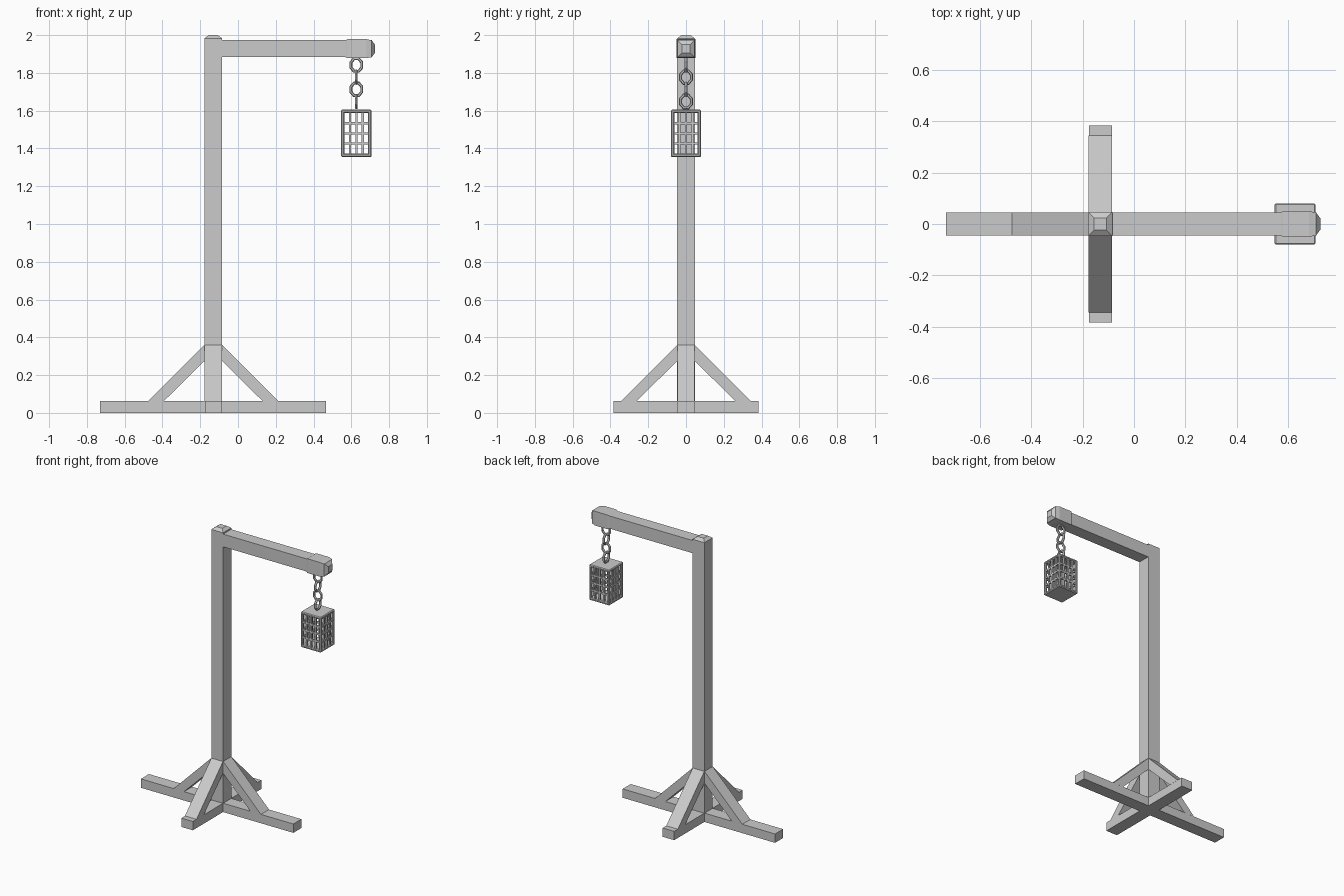
import bpy, bmesh
from math import pi, cos, sin
from mathutils import Vector

if "Cube" in bpy.data.objects:
    bpy.data.objects.remove(bpy.data.objects["Cube"])

PX = -0.131            # post axis
CX = 0.6265            # chain and cage axis


def finish(name, bm):
    bmesh.ops.recalc_face_normals(bm, faces=bm.faces)
    me = bpy.data.meshes.new(name)
    bm.to_mesh(me)
    bm.free()
    ob = bpy.data.objects.new(name, me)
    bpy.context.collection.objects.link(ob)
    return ob


def add_box(bm, x0, x1, y0, y1, z0, z1):
    vs = bmesh.ops.create_cube(bm, size=1)['verts']
    for v in vs:
        v.co = Vector(((x0 + x1) / 2 + v.co.x * (x1 - x0),
                       (y0 + y1) / 2 + v.co.y * (y1 - y0),
                       (z0 + z1) / 2 + v.co.z * (z1 - z0)))
    return vs


def skin(bm, rings, closed=False):
    """Join matching rings of points into a tube, capped unless closed."""
    rs = [[bm.verts.new(p) for p in r] for r in rings]
    n = len(rs[0])
    for a, b in zip(rs, rs[1:] + (rs[:1] if closed else [])):
        for i in range(n):
            j = (i + 1) % n
            bm.faces.new((a[i], a[j], b[j], b[i]))
    if not closed:
        bm.faces.new(rs[0])
        bm.faces.new(rs[-1])


SQ = [(-1, -1), (1, -1), (1, 1), (-1, 1)]

# Upright post with a tapered top
bm = bmesh.new()
skin(bm, [[(PX + a * h, b * h, z) for a, b in SQ]
          for z, h in [(0, .0465), (1.983, .0465), (2.0, .024)]])
finish("post", bm)

# Arm with a raised band and tapered tip
bm = bmesh.new()
skin(bm, [[(x, a * h, 1.928 + b * h) for a, b in SQ]
          for x, h in [(-.09, .045), (.57, .045), (.58, .0505), (.68, .0505),
                       (.70, .046), (.708, .045), (.725, .022)]])
finish("arm", bm)

# Crossed feet
bm = bmesh.new()
add_box(bm, -.731, .466, -.045, .045, 0, .063)
finish("long_foot", bm)
bm = bmesh.new()
add_box(bm, PX - .045, PX + .045, -.384, .384, 0, .0625)
finish("cross_foot", bm)

# Diagonal braces: (distance from post axis, height) profile
profile = [(.046, .36), (.344, .062), (.262, .062), (.046, .275)]
for k in range(4):
    c, s = round(cos(k * pi / 2)), round(sin(k * pi / 2))
    bm = bmesh.new()
    skin(bm, [[(PX + d * c - w * s, d * s + w * c, z) for d, z in profile]
              for w in (-.0455, .0455)])
    finish(f"brace_{k + 1}", bm)

# Octagonal chain links, alternately turned a quarter
for k in range(4):
    zc = 1.842 - k * .0645
    bm = bmesh.new()
    rings = []
    for i in range(8):
        t = pi / 8 + i * pi / 4
        ring = []
        for j in range(6):
            p = j * pi / 3
            r = .0085 * cos(p)
            u, w = (.031 + r) * cos(t), .0085 * sin(p)
            z = zc + (.036 + r) * sin(t)
            ring.append((CX + u, w, z) if k % 2 == 0 else (CX + w, u, z))
        rings.append(ring)
    skin(bm, rings, closed=True)
    finish(f"chain_link_{k + 1}", bm)

# Cage: solid plates and corner posts
H, Z0, Z1, T = .080, 1.354, 1.605, .018
bm = bmesh.new()
for z in (Z0, Z1 - T):
    add_box(bm, CX - H, CX + H, -H, H, z, z + T)
for a, b in SQ:
    x, y = CX + a * (H - T / 2), b * (H - T / 2)
    add_box(bm, x - T / 2, x + T / 2, y - T / 2, y + T / 2, Z0 + .005, Z1 - .005)
cage = finish("cage_frame", bm)
bev = cage.modifiers.new("bevel", 'BEVEL')
bev.width = .005
bev.segments = 1

# Cage: lattice bars on all four sides
bm = bmesh.new()
R = .0055
D = H - .008           # wall distance from cage axis
for s in (-1, 1):
    for i in (1, 2, 3):
        u = (i / 4 - .5) * 2 * (H - T + R)
        z = Z0 + T + i * (Z1 - Z0 - 2 * T) / 4
        add_box(bm, CX + u - R, CX + u + R, s * D - R, s * D + R, Z0 + .01, Z1 - .01)
        add_box(bm, CX + s * D - R, CX + s * D + R, u - R, u + R, Z0 + .01, Z1 - .01)
        add_box(bm, CX - D, CX + D, s * D - R, s * D + R, z - .006, z + .006)
        add_box(bm, CX + s * D - R, CX + s * D + R, -D, D, z - .006, z + .006)
finish("cage_bars", bm)
